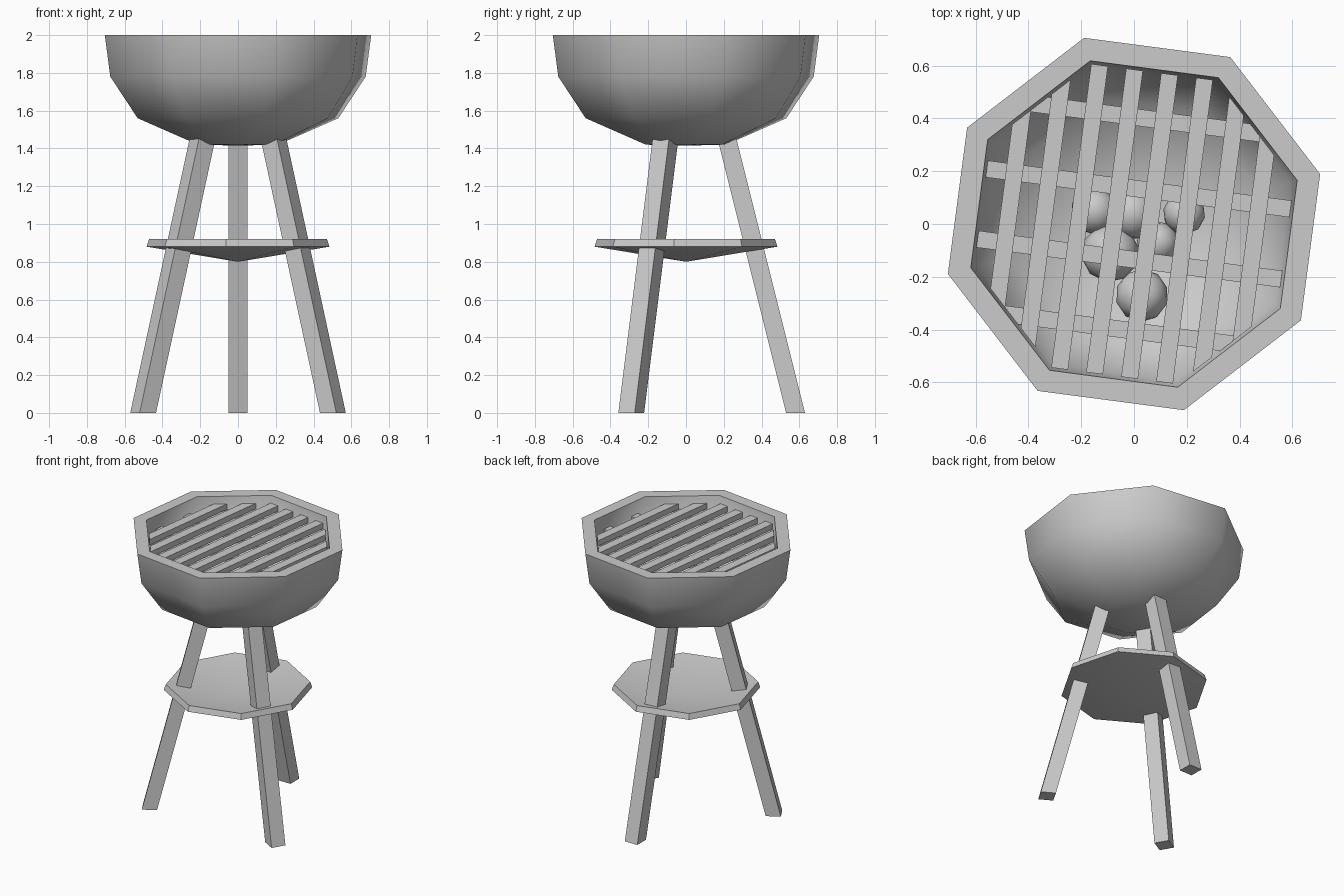
import bpy, bmesh, math
from mathutils import Matrix, Vector

cube = bpy.data.objects.get("Cube")
if cube:
    bpy.data.objects.remove(cube, do_unlink=True)

metal = bpy.data.materials.new("light_grey")
metal.use_nodes = True
grey = (0.6, 0.6, 0.6, 1)
metal.diffuse_color = grey
metal.node_tree.nodes["Principled BSDF"].inputs["Base Color"].default_value = grey

TILT = math.radians(-7.5)


def finish(name, bm, smooth=None):
    bmesh.ops.recalc_face_normals(bm, faces=bm.faces)
    mesh = bpy.data.meshes.new(name)
    bm.to_mesh(mesh)
    bm.free()
    mesh.materials.append(metal)
    obj = bpy.data.objects.new(name, mesh)
    bpy.context.collection.objects.link(obj)
    if smooth:
        bpy.ops.object.select_all(action="DESELECT")
        obj.select_set(True)
        bpy.context.view_layer.objects.active = obj
        bpy.ops.object.shade_smooth_by_angle(angle=math.radians(smooth))
    return obj


def lathe(name, profile, start, smooth):
    """Spin an (r, z) profile into eight sides; r = 0 is a pole."""
    bm = bmesh.new()
    rings = []
    for r, z in profile:
        if r == 0:
            rings.append([bm.verts.new((0, 0, z))] * 8)
        else:
            angles = [start + i * math.pi / 4 for i in range(8)]
            rings.append([bm.verts.new((r * math.cos(a), r * math.sin(a), z)) for a in angles])
    for low, high in zip(rings, rings[1:]):
        for i in range(8):
            j = (i + 1) % 8
            corners = dict.fromkeys((low[i], low[j], high[j], high[i]))
            bm.faces.new(list(corners))
    return finish(name, bm, smooth)


def hull_box(bm, bottom, top):
    """Six faces between two matching four-point loops."""
    lo = [bm.verts.new(p) for p in bottom]
    hi = [bm.verts.new(p) for p in top]
    bm.faces.new(lo)
    bm.faces.new(hi)
    for i in range(4):
        j = (i + 1) % 4
        bm.faces.new((lo[i], lo[j], hi[j], hi[i]))


# Bowl: thick open shell
lathe("bowl", [(0, 1.415), (0.22, 1.42), (0.55, 1.56), (0.70, 1.78), (0.73, 2.0),
               (0.64, 2.0), (0.615, 1.80), (0.49, 1.63), (0.20, 1.51), (0, 1.505)],
      math.radians(15), 60)

# Tray: shallow dish between the legs
lathe("tray", [(0, 0.80), (0.488, 0.88), (0.475, 0.92), (0, 0.84)],
      math.radians(37.5), 40)

# Legs: three splayed square posts
for name, angle in (("back_leg", 90), ("front_right_leg", 210), ("front_left_leg", 330)):
    bm = bmesh.new()
    turn = Matrix.Rotation(math.radians(angle), 3, "Z")
    loops = []
    for r, z in ((0.58, 0), (0.215, 1.46)):
        loops.append([turn @ Vector((r + 0.05 * a, 0.05 * b, z))
                      for a, b in ((-1, -1), (1, -1), (1, 1), (-1, 1))])
    hull_box(bm, *loops)
    finish(name, bm)

# Grate: bars trimmed to the octagonal opening
APOTHEM = 0.58
HALF = 0.032


def reach(u):
    return min(APOTHEM, math.sqrt(2) * APOTHEM - abs(u))


def grate_layer(name, centres, along_x, z0, z1):
    bm = bmesh.new()
    for c in centres:
        a, b = c - HALF, c + HALF
        flat = [(a, -reach(a)), (b, -reach(b)), (b, reach(b)), (a, reach(a))]
        if along_x:
            flat = [(v, u) for u, v in flat]
        hull_box(bm, [(x, y, z0) for x, y in flat], [(x, y, z1) for x, y in flat])
    bm.transform(Matrix.Rotation(TILT, 4, "Z"))
    finish(name, bm)


grate_layer("grate_long_bars", [-0.475 + 0.1336 * i for i in range(8)], False, 1.91, 1.95)
grate_layer("grate_cross_bars", [-0.402 + 0.268 * i for i in range(4)], True, 1.87, 1.91)

# Coals: low-poly lumps resting in the bowl
coals = [(-0.15, 0.05, 0.09), (-0.01, 0.04, 0.10), (0.19, 0.04, 0.08),
         (-0.09, -0.11, 0.11), (0.09, -0.07, 0.08), (0.03, -0.27, 0.10)]
for i, (x, y, r) in enumerate(coals):
    bm = bmesh.new()
    bmesh.ops.create_icosphere(bm, subdivisions=2, radius=r)
    bm.transform(Matrix.Translation((x, y, 1.51 + r * 0.9)) @ Matrix.Rotation(i, 4, "Z"))
    finish(f"coal_{i + 1}", bm, 40)
